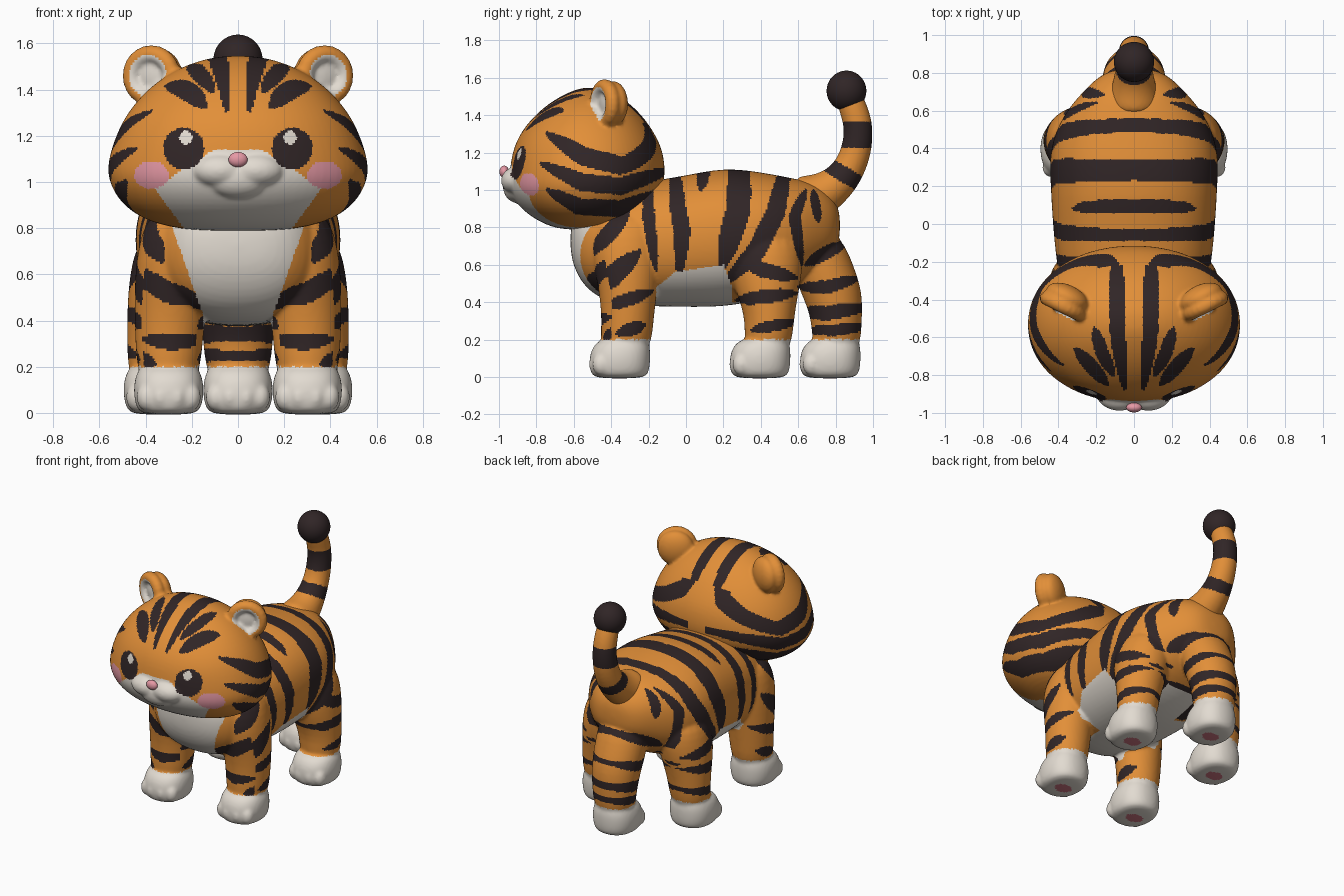
import bpy, bmesh, math
from mathutils import Vector, Matrix

if "Cube" in bpy.data.objects:
    bpy.data.objects.remove(bpy.data.objects["Cube"])


def srgb(r, g, b):
    f = lambda c: c / 12.92 if c <= 0.04045 else ((c + 0.055) / 1.055) ** 2.4
    return (f(r / 255), f(g / 255), f(b / 255), 1)


ORANGE, DARK, CREAM, PINK, ROSE = range(5)
MATS = []
for label, col in [("orange fur", (226, 143, 56)), ("dark stripe", (48, 37, 38)),
                   ("cream fur", (226, 219, 209)), ("soft pink", (230, 153, 165)),
                   ("paw pad rose", (204, 116, 128))]:
    m = bpy.data.materials.new(label)
    m.diffuse_color = srgb(*col)
    m.use_nodes = True
    m.node_tree.nodes["Principled BSDF"].inputs["Base Color"].default_value = m.diffuse_color
    MATS.append(m)


# ---------- shape helpers ----------
def loft(bm, rings, n=20, power=2.0):
    """Skin closed rings given as (centre, u vector, v vector)."""
    loops = []
    for c, u, v in rings:
        c, u, v = Vector(c), Vector(u) * 1.015, Vector(v) * 1.015
        loop = []
        for i in range(n):
            a = 2 * math.pi * i / n
            co, si = math.cos(a), math.sin(a)
            p = lambda t: math.copysign(abs(t) ** (2 / power), t)
            loop.append(bm.verts.new(c + u * p(co) + v * p(si)))
        loops.append(loop)
    for a, b in zip(loops, loops[1:]):
        for i in range(n):
            bm.faces.new((a[i], a[(i + 1) % n], b[(i + 1) % n], b[i]))
    bm.faces.new(loops[0][::-1])
    bm.faces.new(loops[-1])


def column(bm, rings, s=1, power=2.0):
    """Upright loft from (z, x, y, rx, ry)."""
    loft(bm, [((s * x, y, z), (rx, 0, 0), (0, ry, 0)) for z, x, y, rx, ry in rings], power=power)


def ball(bm, c, r, turn=0):
    mat = Matrix.Translation(c) @ Matrix.Rotation(turn, 4, 'Z') @ Matrix.Diagonal((*r, 1))
    bmesh.ops.create_uvsphere(bm, u_segments=20, v_segments=12, radius=1.01, matrix=mat)


def finish(name, bm, rule, voxel=0.0105, smooth=6):
    """Fuse overlapping volumes into one smooth skin, then colour faces by rule."""
    bmesh.ops.recalc_face_normals(bm, faces=bm.faces)
    me = bpy.data.meshes.new(name)
    bm.to_mesh(me)
    bm.free()
    ob = bpy.data.objects.new(name, me)
    bpy.context.collection.objects.link(ob)
    ob.modifiers.new("round", 'SUBSURF').levels = 2
    if voxel:
        r = ob.modifiers.new("fuse", 'REMESH')
        r.mode, r.voxel_size = 'VOXEL', voxel
        sm = ob.modifiers.new("soften", 'SMOOTH')
        sm.factor, sm.iterations = 0.5, smooth
    bpy.context.view_layer.update()
    new = bpy.data.meshes.new_from_object(ob.evaluated_get(bpy.context.evaluated_depsgraph_get()))
    ob.modifiers.clear()
    ob.data = new
    new.name = name
    new.materials.clear()
    for m in MATS:
        new.materials.append(m)
    for p in new.polygons:
        p.use_smooth = True
        p.material_index = rule(p.center, p.normal)
    new.update()


def on_stroke(a, b, strokes):
    """True when point (a, b) lies on one of the tapered brush strokes."""
    for hw, pts in strokes:
        n = len(pts) - 1
        for i in range(n):
            (x0, y0), (x1, y1) = pts[i], pts[i + 1]
            dx, dy = x1 - x0, y1 - y0
            t = ((a - x0) * dx + (b - y0) * dy) / (dx * dx + dy * dy)
            t = min(1, max(0, t))
            w = hw * (1 - 0.75 * abs(2 * (i + t) / n - 1) ** 3)
            if (a - x0 - t * dx) ** 2 + (b - y0 - t * dy) ** 2 < w * w:
                return True
    return False


# ---------- body: torso, five legs and paws ----------
PAWS = [(0.3, -0.355), (-0.3, -0.355), (0.345, 0.395), (-0.345, 0.395), (0, 0.77)]
bm = bmesh.new()
torso = [(-0.62, .66, .80, .10), (-0.58, .53, .90, .24), (-0.48, .42, .96, .34), (-0.3, .38, 1.03, .40),
         (0, .375, 1.075, .43), (0.2, .375, 1.12, .44), (0.4, .41, 1.095, .45), (0.58, .48, 1.06, .375),
         (0.70, .57, 1.035, .27), (0.79, .66, .96, .18), (0.825, .74, .88, .08)]
loft(bm, [((0, y, (a + b) / 2), (w, 0, 0), (0, 0, (b - a) / 2)) for y, a, b, w in torso], power=2.3)
for s in (1, -1):
    column(bm, [(.1, .3, -.33, .13, .14), (.3, .3, -.31, .145, .135), (.5, .29, -.31, .16, .16),
                (.7, .275, -.32, .165, .2), (.9, .24, -.3, .14, .16)], s)
    column(bm, [(.1, .345, .43, .13, .13), (.3, .34, .45, .14, .125), (.45, .315, .435, .165, .165),
                (.6, .29, .43, .18, .2), (.8, .25, .43, .175, .18)], s)
column(bm, [(.1, 0, .8, .13, .13), (.3, 0, .81, .15, .13), (.45, 0, .78, .165, .165),
            (.6, 0, .725, .175, .17), (.8, 0, .66, .17, .15)])
for px, py in PAWS:
    column(bm, [(-.009, px, py, .11, .125), (.02, px, py, .142, .158), (.1, px, py, .154, .164),
                (.17, px, py + .01, .142, .152), (.215, px, py + .03, .11, .11)], power=2.3)
    for ox in (-.095, -.035, .035, .095):
        ball(bm, (px + ox, py - .125 + abs(ox) * .3, .068), (.045, .05, .06))

BODY_STROKES = [  # (half width, side-view y, z path)
    (.032, [(-.2, 1.15), (-.2, .85), (-.16, .57)]),
    (.045, [(-.07, 1.2), (-.04, .88), (-.02, .78), (-.035, .54)]),
    (.035, [(.11, 1.2), (.08, 1.0)]),
    (.065, [(.29, 1.25), (.28, .9), (.19, .58)]),
    (.052, [(.55, 1.2), (.48, .88), (.38, .68), (.21, .5)]),
    (.03, [(.64, 1.0), (.58, .86), (.62, .6)]),
    (.025, [(.68, 1.0), (.71, .83)]),
    (.035, [(.64, .6), (.74, .66), (.86, .72)]),
    (.04, [(.3, .62), (.42, .57), (.59, .53)]),
    (.036, [(.27, .41), (.42, .43), (.59, .45)]),
    (.03, [(.35, .25), (.45, .27), (.6, .3)]),
    (.035, [(.6, .48), (.75, .48), (.93, .53)]),
    (.038, [(.6, .35), (.75, .34), (1, .38)]),
    (.03, [(.64, .25), (.8, .25), (1, .28)])]
SHOULDER_STROKES = [
    (.055, [(-.53, .46), (-.4, .53), (-.25, .67)]),
    (.035, [(-.42, .38), (-.32, .41), (-.18, .46)]),
    (.035, [(-.37, .23), (-.22, .28)]),
    (.045, [(-.52, .66), (-.42, .76), (-.31, .88)])]
FORELEG_STROKES = [  # front-view x, z paths
    (.035, [(.15, .32), (.28, .305), (.41, .32)]), (.03, [(.36, .21), (.48, .26)]),
    (.045, [(.17, .49), (.3, .52), (.5, .64)]), (.045, [(.33, .66), (.38, .75), (.42, .88)])]


def body_rule(c, n):
    x, y, z = abs(c.x), c.y, c.z
    if z < .02 and n.z < -.7:
        if any(((c.x - px) / .06) ** 2 + ((y - py) / .048) ** 2 < 1 for px, py in PAWS):
            return ROSE
    if z < .2:
        return CREAM
    if y < -.4 and x < .29 - (.82 - z) * .35 and z > .36 and n.y < .3:
        return CREAM
    if z > .355 and (y < -.14 and x < .15 and z < .55 or
                     -.16 <= y < .25 and z < min(.48 + .8 * (y + .16), .57 + .15 * y, .6 - 2.5 * (y - .2)) or
                     .22 <= y < .5 and x < .13 and z < .5):
        return CREAM
    if y < -.36 and n.y < -.6 and x > .12:
        return DARK if on_stroke(x, z, FORELEG_STROKES) else ORANGE
    if on_stroke(y, z, BODY_STROKES) or x > .14 and on_stroke(y, z, SHOULDER_STROKES):
        return DARK
    return ORANGE


finish("body", bm, body_rule)

# ---------- head with muzzle and ears ----------
bm = bmesh.new()
skull = [(.785, .18, -.66, -.42), (.82, .38, -.77, -.30), (.90, .505, -.89, -.19), (1.0, .56, -.95, -.13),
         (1.08, .567, -.945, -.11), (1.2, .53, -.93, -.12), (1.3, .48, -.89, -.165), (1.4, .395, -.81, -.235),
         (1.48, .285, -.71, -.32), (1.53, .16, -.61, -.42), (1.547, .05, -.55, -.48)]
column(bm, [(z, 0, (a + b) / 2, w, (b - a) / 2) for z, w, a, b in skull], power=2.1)
EAR = Vector((.375, -.435, 1.46))
TURN = math.radians(26)
FRONT = Vector((math.sin(TURN), -math.cos(TURN), 0))
for s in (1, -1):
    ball(bm, (s * .075, -.9, 1.05), (.125, .09, .075))
    c = Vector((s * EAR.x, EAR.y, EAR.z))
    frame = Matrix.Translation(c) @ Matrix.Rotation(s * TURN, 4, 'Z')
    for i in range(24):  # rolled rim
        a = 2 * math.pi * i / 24
        p = frame @ Vector((.096 * math.cos(a), 0, .094 * math.sin(a)))
        bmesh.ops.create_icosphere(bm, subdivisions=2, radius=.042, matrix=Matrix.Translation(p))
    ball(bm, frame @ Vector((0, .05, 0)), (.122, .068, .122), s * TURN)
ball(bm, (0, -.9, 1.02), (.14, .08, .09))

SIDE_STROKES = [
    (.05, [(-.74, 1.3), (-.55, 1.18), (-.35, 1.13), (-.2, 1.17)]),
    (.047, [(-.77, 1.14), (-.55, 1.04), (-.35, 1.02), (-.05, 1.12)]),
    (.045, [(-.74, 1.0), (-.57, .91), (-.35, .9), (-.1, 1.0)])]
TOP_STROKES = [
    (.042, [(.05, -.87), (.085, -.6), (.09, -.35), (.09, -.1)]),
    (.035, [(.21, -.55), (.17, -.68), (.11, -.8)]),
    (.037, [(.31, -.66), (.14, -.85)])]
BACK_STROKES = [(.05, [(.09, 1.56), (.1, 1.42), (.16, 1.3), (.3, 1.22), (.5, 1.15)])]


def head_rule(c, n):
    x, y, z = abs(c.x), c.y, c.z
    d = Vector((x, y, z)) - EAR
    off = d.dot(FRONT)
    if -.08 < off < .045 and z > 1.33:
        r = (d - FRONT * off).length
        facing = Vector((math.copysign(1, c.x) * n.x, n.y, n.z)).dot(FRONT)
        if r < .09 and off > -.05 and facing > .1:
            return CREAM
    if d.length < .15 and z > 1.43:
        return ORANGE
    if y < -.6:
        if ((x - .226) / .027) ** 2 + ((z - 1.193) / .03) ** 2 < 1:
            return CREAM
        if ((x - .235) / .088) ** 2 + ((z - 1.145) / .09) ** 2 < 1:
            return DARK
        if ((x - .375) / .075) ** 2 + ((z - 1.03) / .06) ** 2 < 1:
            return PINK
    if y < -.5 and z < 1.14:
        if z > 1.08:
            w = .2 - (z - 1.08) * 1.6
        elif z > .97:
            w = .36 - (z - .97) * 1.45
        else:
            w = .36 - (.97 - z) * .73
        if x < w:
            return CREAM
    if z > 1.25 and (y < -.4 or n.z > .6) and on_stroke(x, y, TOP_STROKES):
        return DARK
    if y > -.4 and n.z <= .6 and on_stroke(x, z, BACK_STROKES):
        return DARK
    if (x > .07 or z < 1.05) and on_stroke(y, z, SIDE_STROKES):
        return DARK
    return ORANGE


finish("head", bm, head_rule, smooth=4)

# ---------- nose ----------
bm = bmesh.new()
ball(bm, (0, -.972, 1.097), (.042, .026, .033))
finish("nose", bm, lambda c, n: PINK, voxel=0)

# ---------- tail ----------
bm = bmesh.new()
path = [(.60, .93, .15), (.71, .965, .12), (.81, 1.03, .098), (.88, 1.12, .085), (.92, 1.24, .08),
        (.922, 1.36, .077), (.885, 1.46, .075), (.86, 1.52, .06)]
rings = []
for i, (y, z, r) in enumerate(path):
    a, b = path[max(i - 1, 0)], path[min(i + 1, len(path) - 1)]
    t = Vector((0, b[0] - a[0], b[1] - a[1])).normalized()
    rings.append(((0, y, z), (r, 0, 0), (0, -t.z * r, t.y * r)))
loft(bm, rings)
TAIL_BANDS = [(.07, [(.7, 1.3), (1.14, 1.29)]), (.042, [(.68, 1.18), (1.02, .98)]),
              (.025, [(.69, 1.0), (.86, .8)])]
finish("tail", bm, lambda c, n: DARK if on_stroke(c.y, c.z, TAIL_BANDS) else ORANGE, voxel=.01, smooth=3)

bm = bmesh.new()
ball(bm, (0, .858, 1.53), (.108, .108, .108))
finish("tail_tip", bm, lambda c, n: DARK, voxel=0)
